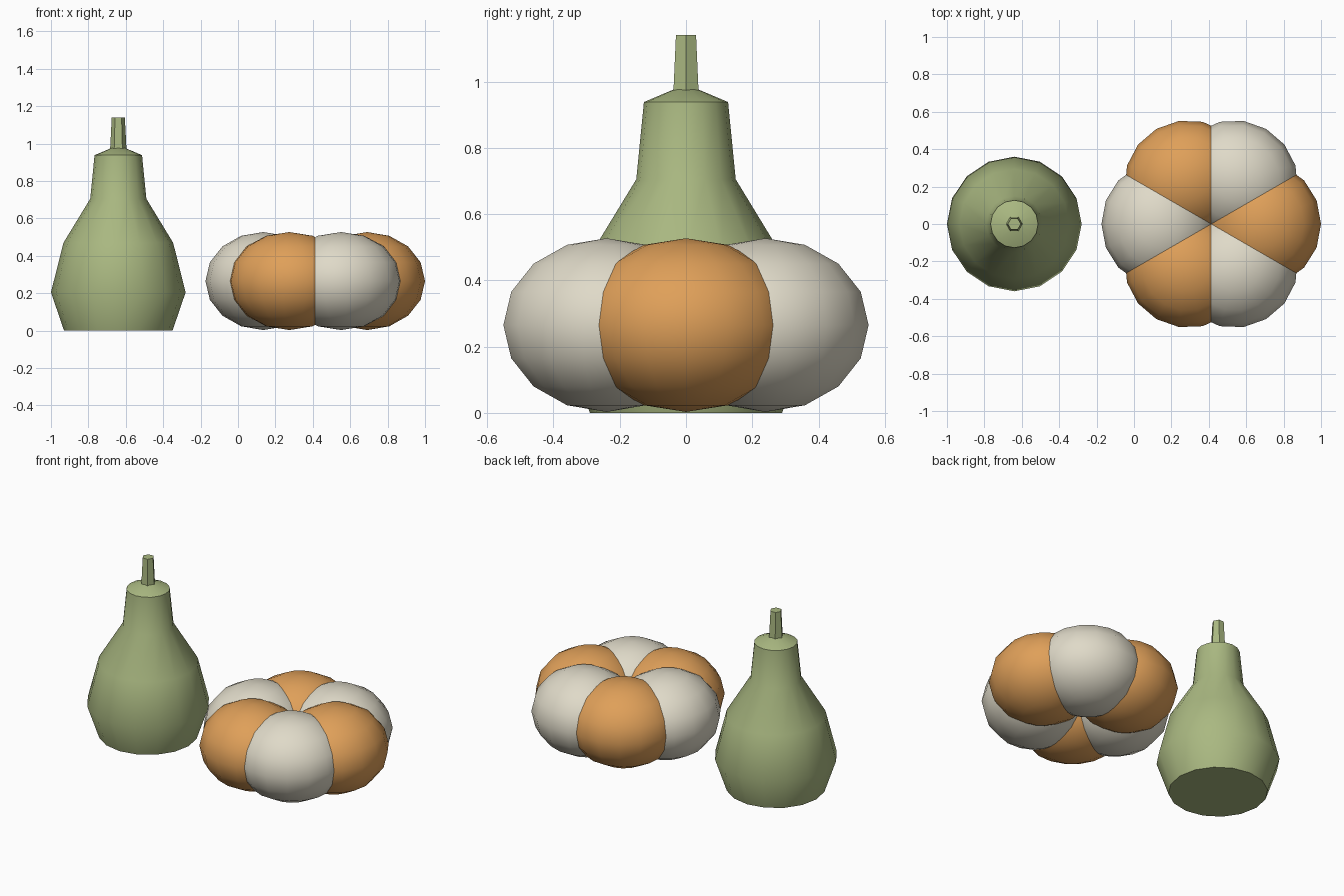
import bpy, bmesh, math
from mathutils import Matrix

if "Cube" in bpy.data.objects:
    bpy.data.objects.remove(bpy.data.objects["Cube"])


def material(name, rgb):
    m = bpy.data.materials.new(name)
    m.diffuse_color = (*rgb, 1)
    m.use_nodes = True
    m.node_tree.nodes["Principled BSDF"].inputs["Base Color"].default_value = m.diffuse_color
    return m


green = material("gourd green", (0.40, 0.48, 0.22))
orange = material("squash orange", (0.74, 0.35, 0.10))
cream = material("squash cream", (0.74, 0.70, 0.58))


def finish(bm, name, mat, sharp_angle=None):
    bmesh.ops.recalc_face_normals(bm, faces=bm.faces)
    for f in bm.faces:
        f.smooth = True
    if sharp_angle:
        for e in bm.edges:
            if len(e.link_faces) == 2 and e.calc_face_angle() > sharp_angle:
                e.smooth = False
    mesh = bpy.data.meshes.new(name)
    bm.to_mesh(mesh)
    bm.free()
    mesh.materials.append(mat)
    obj = bpy.data.objects.new(name, mesh)
    bpy.context.collection.objects.link(obj)
    return obj


def lathe(name, profile, sides, x, mat):
    """Closed solid of revolution from (radius, height) pairs."""
    bm = bmesh.new()
    rings = []
    for r, z in profile:
        rings.append([bm.verts.new((x + r * math.cos(math.tau * i / sides),
                                    r * math.sin(math.tau * i / sides), z))
                      for i in range(sides)])
    for a, b in zip(rings, rings[1:]):
        for i in range(sides):
            j = (i + 1) % sides
            bm.faces.new((a[i], a[j], b[j], b[i]))
    bm.faces.new(rings[0])
    bm.faces.new(rings[-1])
    return finish(bm, name, mat, math.radians(40))


# Pear-shaped gourd and its stem
GX = -0.64
lathe("gourd_body", [(0.29, 0), (0.36, 0.205), (0.293, 0.47), (0.15, 0.705),
                     (0.127, 0.938), (0.03, 0.979)], 16, GX, green)
lathe("gourd_stem", [(0.044, 0.965), (0.035, 1.14)], 6, GX, green)

# Squash: six overlapping rounded lobes in alternating colours
for i in range(6):
    bm = bmesh.new()
    bmesh.ops.create_uvsphere(bm, u_segments=16, v_segments=8, radius=1)
    place = (Matrix.Translation((0.413, 0, 0.265))
             @ Matrix.Rotation(math.radians(60 * i), 4, 'Z')
             @ Matrix.Translation((0.277, 0, 0))
             @ Matrix.Diagonal((0.31, 0.33, 0.262, 1)))
    bm.transform(place)
    finish(bm, f"squash_lobe_{i + 1}", cream if i % 2 else orange)
